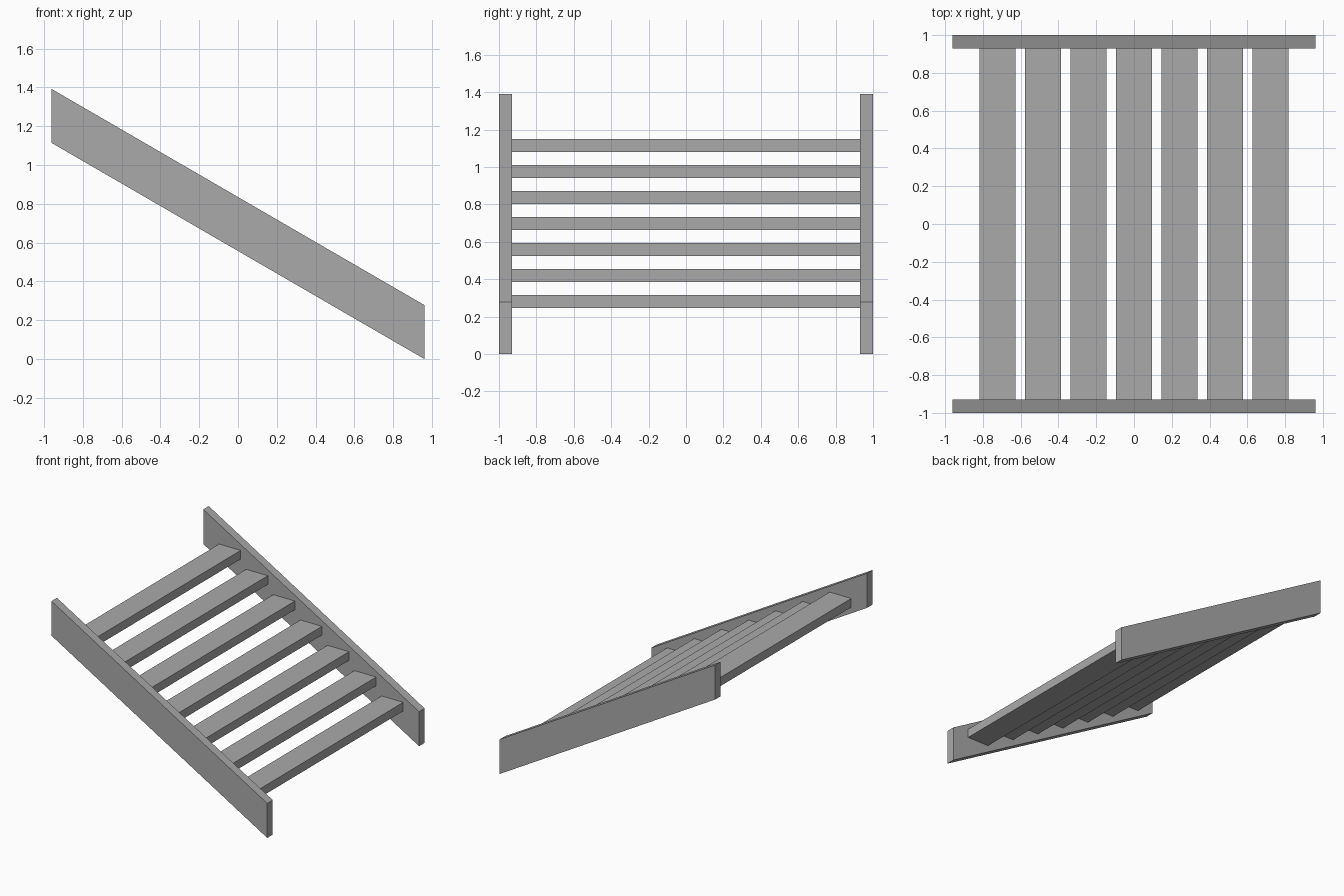
import bpy

cube = bpy.data.objects.get("Cube")
if cube:
    bpy.data.objects.remove(cube, do_unlink=True)

grey = bpy.data.materials.new("plain grey")
grey.use_nodes = True
colour = (0.4, 0.4, 0.4, 1)
grey.diffuse_color = colour
grey.node_tree.nodes["Principled BSDF"].inputs["Base Color"].default_value = colour


def extrude_profile(name, profile, y0, y1):
    """Solid from an x-z outline (counter-clockwise from the front), swept along y."""
    n = len(profile)
    verts = [(x, y, z) for y in (y0, y1) for x, z in profile]
    faces = [tuple(range(n)), tuple(reversed(range(n, 2 * n)))]
    faces += [(i, i + n, (i + 1) % n + n, (i + 1) % n) for i in range(n)]
    mesh = bpy.data.meshes.new(name)
    mesh.from_pydata(verts, [], faces)
    mesh.materials.append(grey)
    obj = bpy.data.objects.new(name, mesh)
    bpy.context.collection.objects.link(obj)
    return obj


half_run, rise, depth = 0.96, 1.113, 0.278
inner, outer = 0.93, 1.0

# Sloping side boards with plumb-cut ends
slope = [(-half_run, rise), (half_run, 0), (half_run, depth), (-half_run, rise + depth)]
extrude_profile("front_stringer", slope, -outer, -inner)
extrude_profile("back_stringer", slope, inner, outer)

# Level treads between the boards
count, going, step = 7, 0.241, 0.1392
half_width, half_thick = 0.096, 0.035
for i in range(count):
    k = i - (count - 1) / 2
    x, z = k * going, 0.698 - k * step
    x0, x1 = x - half_width, x + half_width
    z0, z1 = z - half_thick, z + half_thick
    extrude_profile(f"tread_{i + 1}", [(x0, z0), (x1, z0), (x1, z1), (x0, z1)], -inner, inner)
